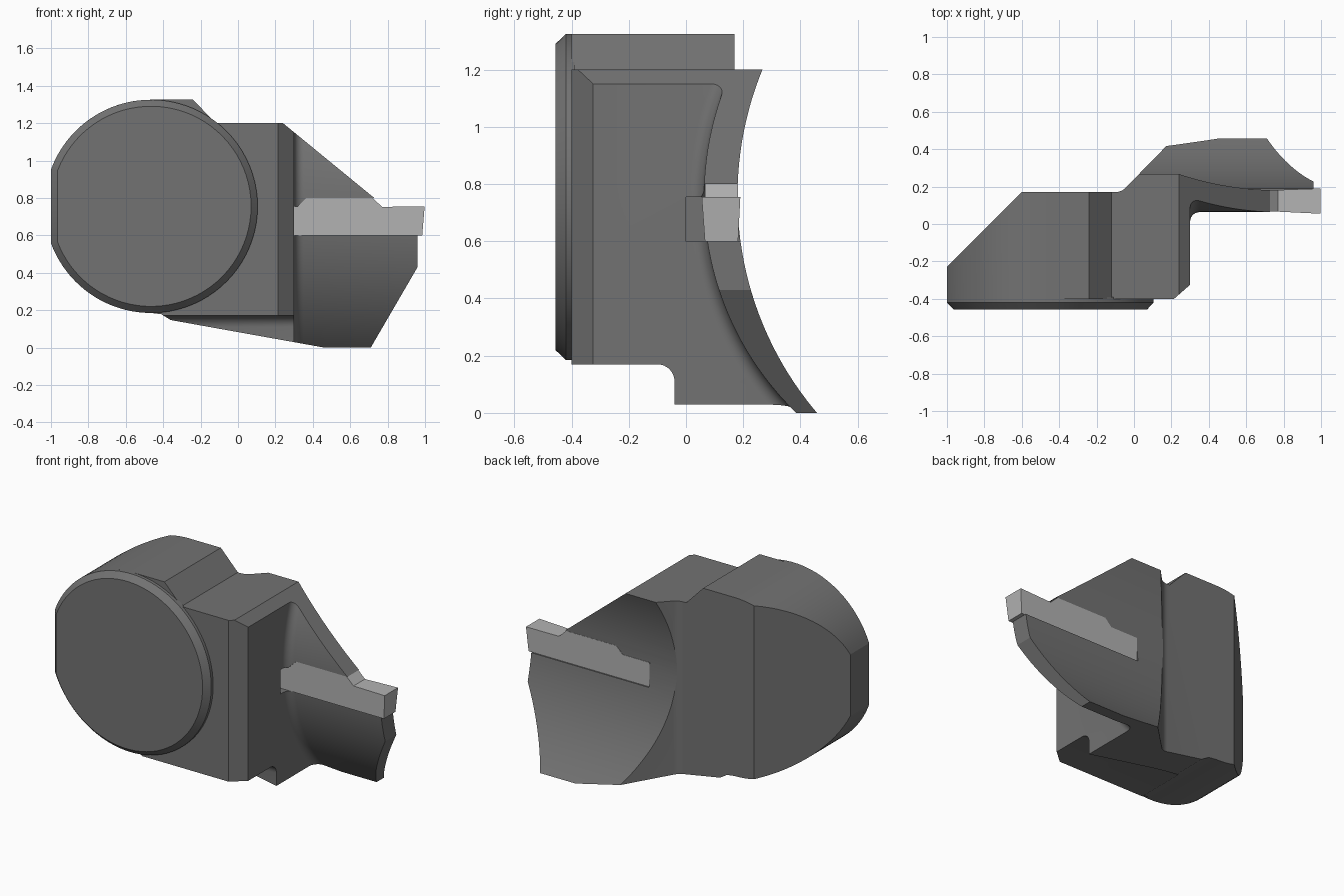
import bpy, bmesh, math

if "Cube" in bpy.data.objects:
    bpy.data.objects.remove(bpy.data.objects["Cube"])

ZC = 0.755          # shared height of disc centre and blade axis
CX, R = -0.465, 0.57


def loft(name, rings):
    """Closed solid through equal-length rings of 3D points."""
    bm = bmesh.new()
    vs = [[bm.verts.new(p) for p in ring] for ring in rings]
    n = len(vs[0])
    for a, b in zip(vs, vs[1:]):
        for i in range(n):
            bm.faces.new((a[i], a[(i + 1) % n], b[(i + 1) % n], b[i]))
    bm.faces.new(vs[0][::-1])
    bm.faces.new(vs[-1])
    bmesh.ops.recalc_face_normals(bm, faces=bm.faces)
    me = bpy.data.meshes.new(name)
    bm.to_mesh(me)
    bm.free()
    ob = bpy.data.objects.new(name, me)
    bpy.context.collection.objects.link(ob)
    return ob


def prism(name, pts, axis, lo, hi):
    def put(p, d):
        q = list(p)
        q.insert(axis, d)
        return q
    return loft(name, [[put(p, d) for p in pts] for d in (lo, hi)])


def boolean(ob, cutter, op='DIFFERENCE'):
    cutter.hide_render = True
    m = ob.modifiers.new(cutter.name, 'BOOLEAN')
    m.operation, m.object, m.solver = op, cutter, 'EXACT'
    bpy.context.view_layer.objects.active = ob
    bpy.ops.object.modifier_apply(modifier=m.name)
    bpy.data.objects.remove(cutter)


def finish(ob, grey, angle=20):
    mat = bpy.data.materials.new(ob.name + "_grey")
    mat.diffuse_color = (grey, grey, grey, 1)
    mat.use_nodes = True
    mat.node_tree.nodes["Principled BSDF"].inputs["Base Color"].default_value = mat.diffuse_color
    ob.data.materials.clear()
    ob.data.materials.append(mat)
    bpy.ops.object.select_all(action='DESELECT')
    ob.select_set(True)
    bpy.context.view_layer.objects.active = ob
    bpy.ops.object.shade_smooth_by_angle(angle=math.radians(angle))


def arc(cx, cz, r, a0, a1, n):
    return [(cx + r * math.cos(a0 + (a1 - a0) * i / n),
             cz + r * math.sin(a0 + (a1 - a0) * i / n)) for i in range(n + 1)]


# Holder body: front outline, then trimmed by the plan outline
clip = math.acos((1 + CX) / R)
outline = arc(CX, ZC, R, math.pi / 2, math.pi - clip, 20)
outline += arc(CX, ZC, R, math.pi + clip, 1.5 * math.pi, 20)
outline += [(-0.41, 0.178), (-0.36, 0.147), (0.46, 0), (0.71, 0), (0.96, 0.43), (0.96, 0.61),
            (0.24, 1.2), (-0.12, 1.2), (-0.24, ZC + R)]
body = prism("holder_body", outline, 1, -0.4, 0.6)
plan = [(-1.1, -0.5), (0.085, -0.5), (0.21, -0.4), (0.3, -0.325), (1.3, 0.0), (1.3, 0.7),
        (0.45, 0.7), (-0.042, 0.208)]
plan[1:3] = [(0.09, -0.5), (0.21, -0.4)]
plan = [(-1.1, -0.5), (0.1, -0.5), (0.3, -0.325), (0.3, -0.32), (1.3, -0.3), (1.3, 0.7), (0.45, 0.7)]
plan += arc(-0.102, 0.25, 0.08, -math.pi / 4, -math.pi / 2, 6) + [(-0.6, 0.17), (-1.1, -0.33)]
boolean(body, prism("plan", plan, 2, -0.2, 1.6), 'INTERSECT')

# Curved blade: hollow back, and front hollow with a fillet at the wall
boolean(body, prism("back_hollow", arc(1.35, 0.757, 1.17, 0, 2 * math.pi * 191 / 192, 191), 0, -0.5, 1.3))
zs = [-0.13 + 1.53 * i / 48 for i in range(49)]
rings = []
f = 0.05
for k in range(8):
    t = math.pi / 2 * k / 7
    x, r = 0.3 + f * (1 - math.cos(t)), 1.05 + f * (1 - math.sin(t))
    rings.append([(x, 1.113 - math.sqrt(r * r - (z - 0.757) ** 2), z) for z in zs]
                 + [(x, -1, zs[-1]), (x, -1, zs[0])])
rings.append([(1.4, y, z) for _, y, z in rings[-1]])
boolean(body, loft("front_hollow", rings))

# Step under the block and the slot for the insert
step = [(-1, -0.1), (-0.04, -0.1)] + arc(-0.1, 0.11, 0.06, 0, math.pi / 2, 8) + [(-1, 0.17)]
boolean(body, prism("step", step, 0, -1.1, 0.32))
slot = [(0.13, 0.6), (1.2, 0.6), (1.2, 0.8), (0.365, 0.8), (0.32, 0.755), (0.13, 0.755)]
boolean(body, prism("slot", slot, 1, 0.0, 0.7))
finish(body, 0.17)

# Chamfered round face plate, flattened on the left
def plate_ring(r, left, y):
    a = math.pi - math.acos((left + CX) / r)
    return [(x, y, z) for x, z in arc(CX, ZC, r, -a, a, 72)]


plate = loft("round_plate", [plate_ring(R, 1.0, -0.39), plate_ring(R, 1.0, -0.42),
                             plate_ring(0.535, 0.965, -0.457)])
finish(plate, 0.17)

# Cutting insert with a slightly flared tip
side = [(0.13, 0.6), (0.965, 0.6), (0.985, 0.6), (0.998, 0.755), (0.77, 0.752), (0.72, 0.8),
        (0.365, 0.8), (0.32, 0.755), (0.13, 0.755)]
insert = loft("cutting_insert", [
    [(x, (0.055, 0.19)[s] if x > 0.9 and z > 0.7 else (0.066, 0.182)[s], z) for x, z in side]
    for s in (0, 1)])
finish(insert, 0.45, 10)
